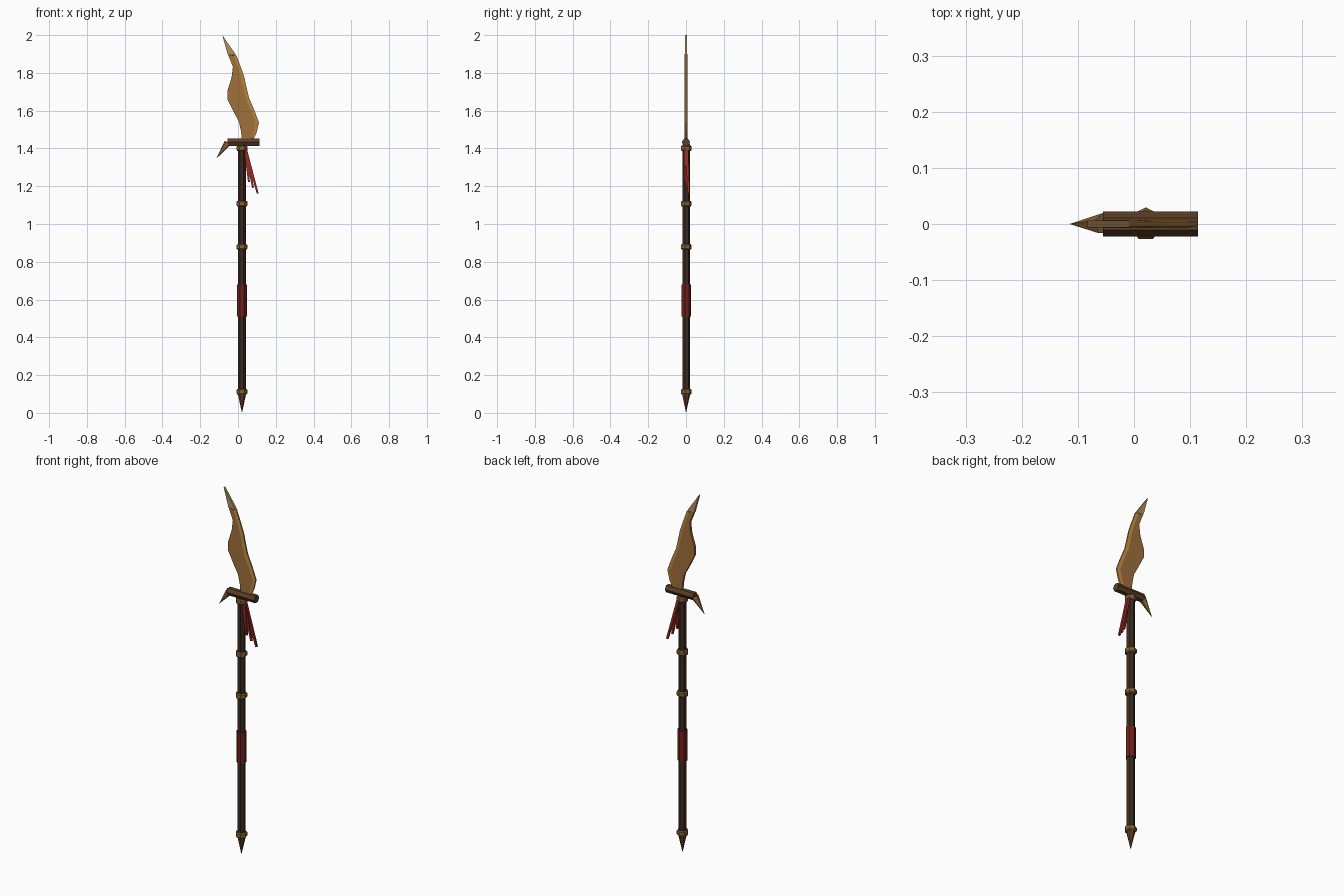
import bpy, bmesh, math
from mathutils import Vector, Matrix

if "Cube" in bpy.data.objects:
    bpy.data.objects.remove(bpy.data.objects["Cube"])

AX = 0.021  # x of the shaft axis


def material(name, rgb):
    m = bpy.data.materials.new(name)
    m.diffuse_color = (*rgb, 1)
    m.use_nodes = True
    m.node_tree.nodes["Principled BSDF"].inputs["Base Color"].default_value = m.diffuse_color
    return m


WOOD = material("dark_wood", (0.045, 0.024, 0.015))
BROWN = material("brown_metal", (0.11, 0.05, 0.02))
BRONZE = material("bronze", (0.25, 0.125, 0.04))
BLADE = material("blade_bronze", (0.35, 0.16, 0.045))
EDGE = material("edge_gold", (0.48, 0.24, 0.05))
PALE = material("pale_bronze", (0.45, 0.28, 0.11))
WRAP = material("wrap_red", (0.16, 0.015, 0.012))
RED = material("tassel_red", (0.33, 0.025, 0.018))


def loft(name, rings, mats, edge_strips=()):
    """Skin a list of equal-sized point rings, capping both ends."""
    bm = bmesh.new()
    rows = [[bm.verts.new(p) for p in ring] for ring in rings]
    n = len(rows[0])
    for a, b in zip(rows, rows[1:]):
        for i in range(n):
            f = bm.faces.new((a[i], a[(i + 1) % n], b[(i + 1) % n], b[i]))
            f.material_index = 1 if i in edge_strips else 0
    bm.faces.new(rows[0][::-1])
    bm.faces.new(rows[-1])
    bmesh.ops.remove_doubles(bm, verts=bm.verts, dist=1e-5)
    bmesh.ops.recalc_face_normals(bm, faces=bm.faces)
    me = bpy.data.meshes.new(name)
    bm.to_mesh(me)
    bm.free()
    for m in mats:
        me.materials.append(m)
    ob = bpy.data.objects.new(name, me)
    bpy.context.collection.objects.link(ob)
    return ob


def lathe(name, profile, mat, sides=7):
    """Turn (radius, z) pairs around the shaft axis, one corner toward +y."""
    rings = [[(AX + r * math.sin(2 * math.pi * i / sides),
               r * math.cos(2 * math.pi * i / sides), z)
              for i in range(sides)] for r, z in profile]
    return loft(name, rings, [mat])


def rod(name, p, q, r1, r2, sides, mat, turn=0.0):
    """Tapered rod between two points."""
    p, q = Vector(p), Vector(q)
    d = (q - p).normalized()
    u = Vector((0, 1, 0))
    u = (u - d * u.dot(d)).normalized()
    v = d.cross(u)
    angles = [turn + 2 * math.pi * i / sides for i in range(sides)]
    rings = [[c + (u * math.cos(a) + v * math.sin(a)) * r for a in angles]
             for c, r in ((p, r1), (q, r2))]
    return loft(name, rings, [mat])


# Shaft, grip wrap and butt spike
lathe("shaft", [(0.0215, 0.1), (0.0215, 1.42)], WOOD)
lathe("grip_wrap", [(0.026, 0.51), (0.026, 0.68)], WRAP)
lathe("butt_spike", [(0.0, 0.0), (0.023, 0.102)], BROWN)

# Bronze collars
for i, z in enumerate((0.112, 0.879, 1.108, 1.401)):
    lathe(f"collar_{i + 1}", [(0.025, z - 0.0145), (0.0295, z - 0.009),
                              (0.0295, z + 0.009), (0.025, z + 0.0145)], BRONZE)

# Crossguard and its hooked spike
rod("crossguard", (-0.055, 0, 1.433), (0.114, 0, 1.433), 0.022, 0.022, 6, BROWN)
rod("guard_spike", (-0.054, 0, 1.431), (-0.115, 0, 1.346), 0.02, 0.0, 5, BRONZE)

# Blade stations: spine x, spine z, cutting edge x, cutting edge z
T, E = 0.007, 0.004
stations = [
    (0.021, 1.440, 0.078, 1.440), (0.016, 1.490, 0.098, 1.482),
    (0.005, 1.542, 0.111, 1.537), (-0.024, 1.595, 0.085, 1.606),
    (-0.056, 1.659, 0.058, 1.669), (-0.056, 1.706, 0.048, 1.712),
    (-0.034, 1.775, 0.034, 1.775), (-0.027, 1.833, 0.016, 1.828),
    (-0.054, 1.899, -0.008, 1.891),
]
rings = []
for lx, lz, rx, rz in stations:
    k = min(0.018, (rx - lx) * 0.35)
    ix = rx - k
    rings.append([(lx, -T, lz), (ix, -T, rz), (rx, -E, rz),
                  (rx, E, rz), (ix, T, rz), (lx, T, lz)])
loft("blade", rings, [BLADE, EDGE], edge_strips=(1, 2, 3))

# Pale flat tip
tip = [(-0.055, 1.899), (-0.008, 1.891), (-0.083, 2.0)]
loft("blade_tip", [[(x, y, z) for x, z in tip] for y in (-0.0065, 0.0065)], [PALE])

# Tassel strips hanging from the top collar
for i, end in enumerate(((0.104, 0.014, 1.162), (0.080, 0.004, 1.192),
                         (0.058, -0.006, 1.222))):
    rod(f"tassel_{i + 1}", (0.040, end[1] * 0.3, 1.395), end, 0.011, 0.007, 4,
        RED, math.pi / 4)
